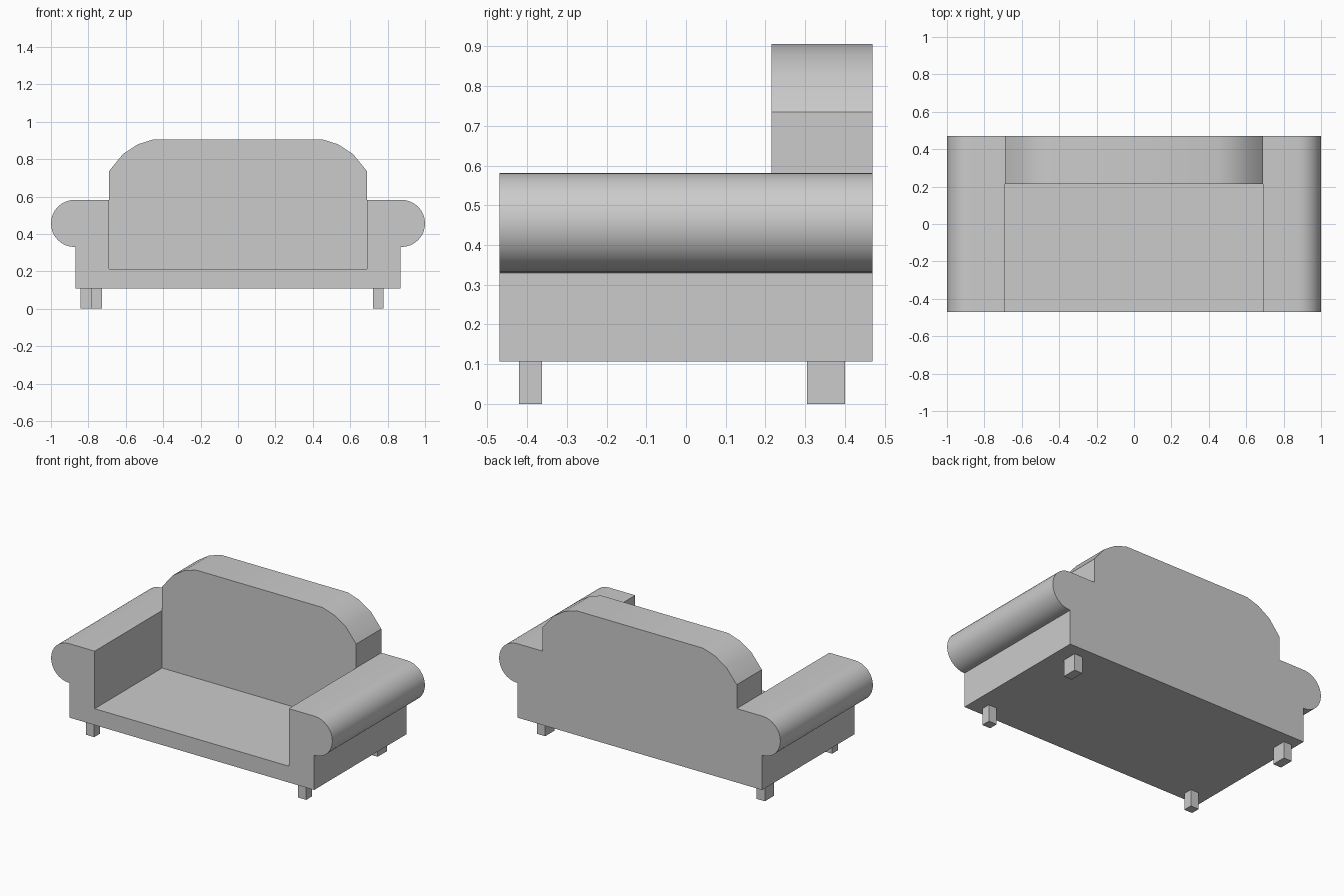
import bpy, bmesh, math

if "Cube" in bpy.data.objects:
    bpy.data.objects.remove(bpy.data.objects["Cube"])


def extrude_profile(name, pts, y0, y1):
    """Extrude an XZ outline from y0 to y1, with sharp corners kept."""
    bm = bmesh.new()
    face = bm.faces.new([bm.verts.new((x, y0, z)) for x, z in pts])
    ext = bmesh.ops.extrude_face_region(bm, geom=[face])
    moved = [g for g in ext["geom"] if isinstance(g, bmesh.types.BMVert)]
    bmesh.ops.translate(bm, verts=moved, vec=(0, y1 - y0, 0))
    bmesh.ops.recalc_face_normals(bm, faces=bm.faces)
    mesh = bpy.data.meshes.new(name)
    bm.to_mesh(mesh)
    bm.free()
    ob = bpy.data.objects.new(name, mesh)
    bpy.context.collection.objects.link(ob)
    bpy.ops.object.select_all(action='DESELECT')
    ob.select_set(True)
    bpy.context.view_layer.objects.active = ob
    bpy.ops.object.shade_smooth_by_angle(angle=math.radians(30))
    return ob


def mirrored(half):
    """Complete a right-half outline, ordered bottom to top, with its left half."""
    return half + [(-x, z) for x, z in reversed(half)]


# Base, seat and rolled arms: one U-shaped section running front to back
R, CX, CZ, STEPS = 0.126, 0.874, 0.456, 16
roll = [(CX + R * math.cos(a), CZ + R * math.sin(a))
        for a in (-math.pi / 2 + math.pi * i / STEPS for i in range(STEPS + 1))]
half = [(0.87, 0.107), (0.87, 0.33)] + roll + [(0.69, 0.582), (0.69, 0.212)]
extrude_profile("base_and_arms", mirrored(half), -0.47, 0.47)

# Backrest with rounded upper corners
back = [(0.69, 0.212), (0.69, 0.735), (0.615, 0.827), (0.535, 0.879), (0.45, 0.906)]
extrude_profile("backrest", mirrored(back), 0.215, 0.47)

# Legs: slightly unevenly placed, the back ones deeper
for name, x, y0, y1 in (("front_leg_right", 0.75, -0.42, -0.362),
                        ("front_leg_left", -0.757, -0.42, -0.362),
                        ("back_leg_right", 0.75, 0.305, 0.40),
                        ("back_leg_left", -0.812, 0.305, 0.40)):
    a, b = x - 0.029, x + 0.029
    extrude_profile(name, [(a, 0), (b, 0), (b, 0.107), (a, 0.107)], y0, y1)
